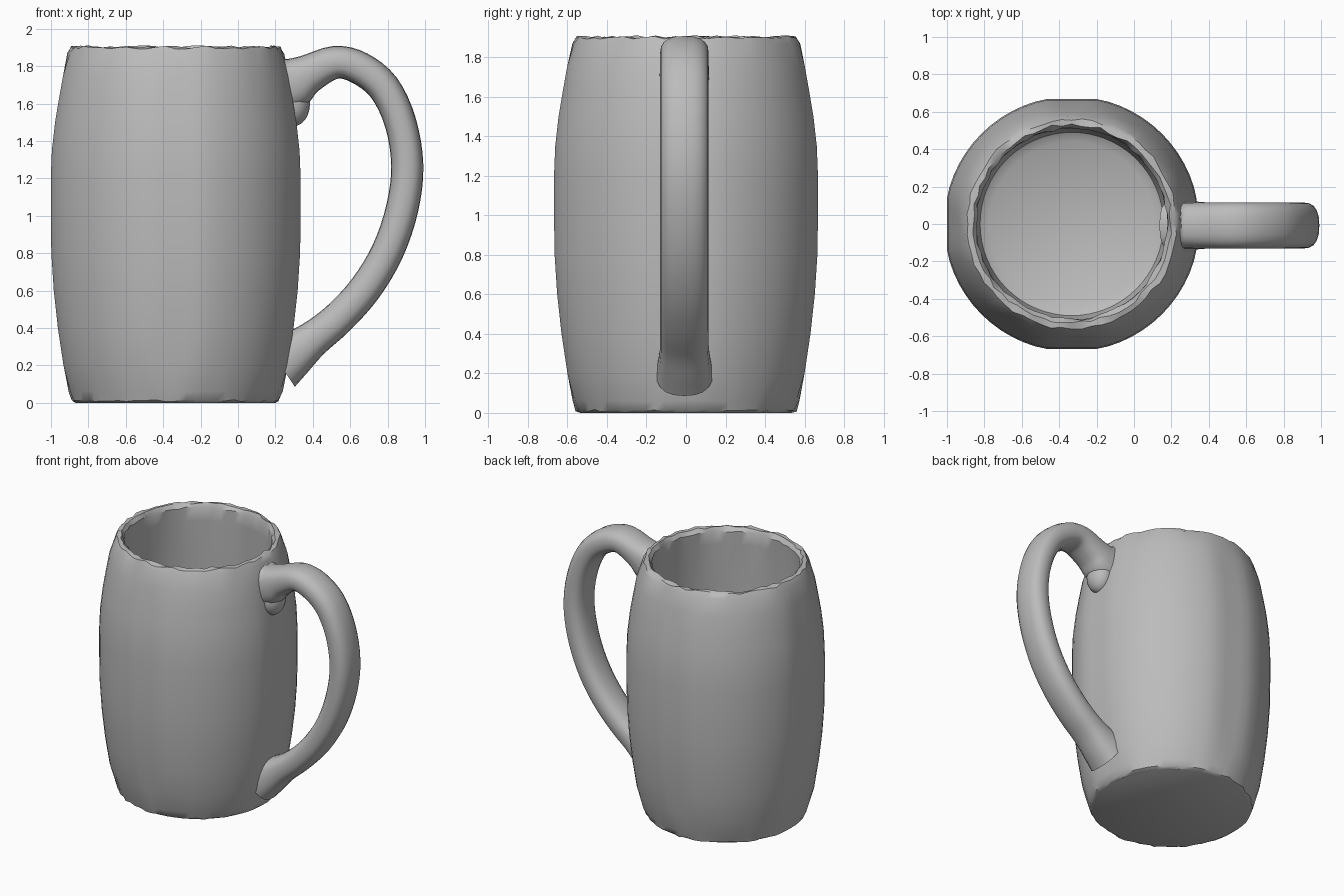
import bpy, bmesh, math, random
from mathutils import Vector
from mathutils.geometry import interpolate_bezier

if "Cube" in bpy.data.objects:
    bpy.data.objects.remove(bpy.data.objects["Cube"])

random.seed(4)
CX = -0.333
SEG = 64

grey = bpy.data.materials.new("clay_grey")
grey.diffuse_color = (0.5, 0.5, 0.5, 1)
grey.use_nodes = True
grey.node_tree.nodes["Principled BSDF"].inputs["Base Color"].default_value = grey.diffuse_color


def finish(name, rings):
    """Skin a list of closed rings, cap both ends and shade."""
    bm = bmesh.new()
    loops = [[bm.verts.new(p) for p in ring] for ring in rings]
    n = len(loops[0])
    for a, b in zip(loops, loops[1:]):
        for i in range(n):
            j = (i + 1) % n
            bm.faces.new((a[i], a[j], b[j], b[i]))
    bm.faces.new(loops[0][::-1])
    bm.faces.new(loops[-1])
    bmesh.ops.recalc_face_normals(bm, faces=bm.faces)
    mesh = bpy.data.meshes.new(name)
    bm.to_mesh(mesh)
    bm.free()
    mesh.materials.append(grey)
    obj = bpy.data.objects.new(name, mesh)
    bpy.context.collection.objects.link(obj)
    bpy.context.view_layer.objects.active = obj
    obj.select_set(True)
    bpy.ops.object.shade_smooth_by_angle(angle=math.radians(35))
    obj.select_set(False)
    return obj


# Barrel body: (radius, height, roughness), up the outside and down the inside
profile = [
    (0.535, 0.0, 0.0), (0.555, 0.012, 0.006), (0.572, 0.06, 0.004),
    (0.600, 0.2, 0), (0.630, 0.4, 0), (0.652, 0.6, 0), (0.665, 0.8, 0),
    (0.668, 1.0, 0), (0.668, 1.2, 0), (0.662, 1.35, 0), (0.645, 1.5, 0),
    (0.625, 1.62, 0), (0.602, 1.75, 0), (0.577, 1.87, 0.003),
    (0.560, 1.90, 0.009), (0.530, 1.903, 0.009), (0.510, 1.875, 0.008),
    (0.512, 1.78, 0.002), (0.525, 1.5, 0), (0.535, 1.1, 0), (0.530, 0.6, 0),
    (0.510, 0.25, 0), (0.490, 0.15, 0), (0.440, 0.12, 0),
]
rings = []
for k, (r, z, rough) in enumerate(profile):
    ring = []
    for i in range(SEG):
        a = math.tau * i / SEG
        rr = r + random.uniform(-rough, rough)
        x, y = rr * math.cos(a), rr * math.sin(a)
        if 2 < k < 13:  # the sides are slightly flattened on four faces
            x, y = (max(-r, min(r, v * 1.022)) for v in (x, y))
        ring.append((CX + x, y, max(0, z + random.uniform(-rough, rough))))
    rings.append(ring)
finish("mug_body", rings)

# Handle: centre line (x, z) with half thickness and half width
path = [
    (0.23, 1.70, 0.155, 0.125), (0.30, 1.715, 0.14, 0.125),
    (0.38, 1.76, 0.105, 0.123), (0.52, 1.82, 0.088, 0.123),
    (0.65, 1.79, 0.088, 0.123), (0.78, 1.685, 0.087, 0.123),
    (0.868, 1.50, 0.085, 0.123), (0.905, 1.27, 0.086, 0.123),
    (0.878, 1.04, 0.087, 0.123), (0.80, 0.81, 0.087, 0.123),
    (0.68, 0.61, 0.088, 0.123), (0.535, 0.45, 0.09, 0.123),
    (0.40, 0.34, 0.098, 0.123), (0.30, 0.265, 0.125, 0.132),
    (0.22, 0.21, 0.15, 0.145),
]


def smooth_path(pts, steps=4):
    """Pass a smooth curve through the path stations."""
    pts = [Vector(p) for p in pts]
    tan = [(pts[min(i + 1, len(pts) - 1)] - pts[max(i - 1, 0)]) / 6
           for i in range(len(pts))]
    out = []
    for i in range(len(pts) - 1):
        a, b = pts[i], pts[i + 1]
        for s in range(steps):
            t = s / steps
            u = 1 - t
            out.append(a * u**3 + (a + tan[i]) * 3 * u * u * t
                       + (b - tan[i + 1]) * 3 * u * t * t + b * t**3)
    return out + [pts[-1]]


def rounded(v):
    return math.copysign(abs(v) ** 0.8, v)


stations = smooth_path(path)
rings = []
for i, p in enumerate(stations):
    d = stations[min(i + 1, len(stations) - 1)] - stations[max(i - 1, 0)]
    nrm = Vector((-d[1], d[0])).normalized()
    ring = []
    for j in range(20):
        a = math.tau * j / 20
        off = p[2] * rounded(math.cos(a))
        ring.append((p[0] + nrm.x * off,
                     -0.008 + p[3] * rounded(math.sin(a)),
                     p[1] + nrm.y * off))
    rings.append(ring)
finish("handle", rings)

# Small thumb-pressed lump where the handle meets the body
bpy.ops.mesh.primitive_uv_sphere_add(segments=20, ring_count=12,
                                     location=(0.30, -0.008, 1.60))
lump = bpy.context.object
lump.name = "handle_joint"
lump.scale = (0.085, 0.10, 0.12)
bpy.ops.object.transform_apply(location=False, rotation=False, scale=True)
lump.data.materials.append(grey)
bpy.ops.object.shade_smooth_by_angle(angle=math.radians(40))
